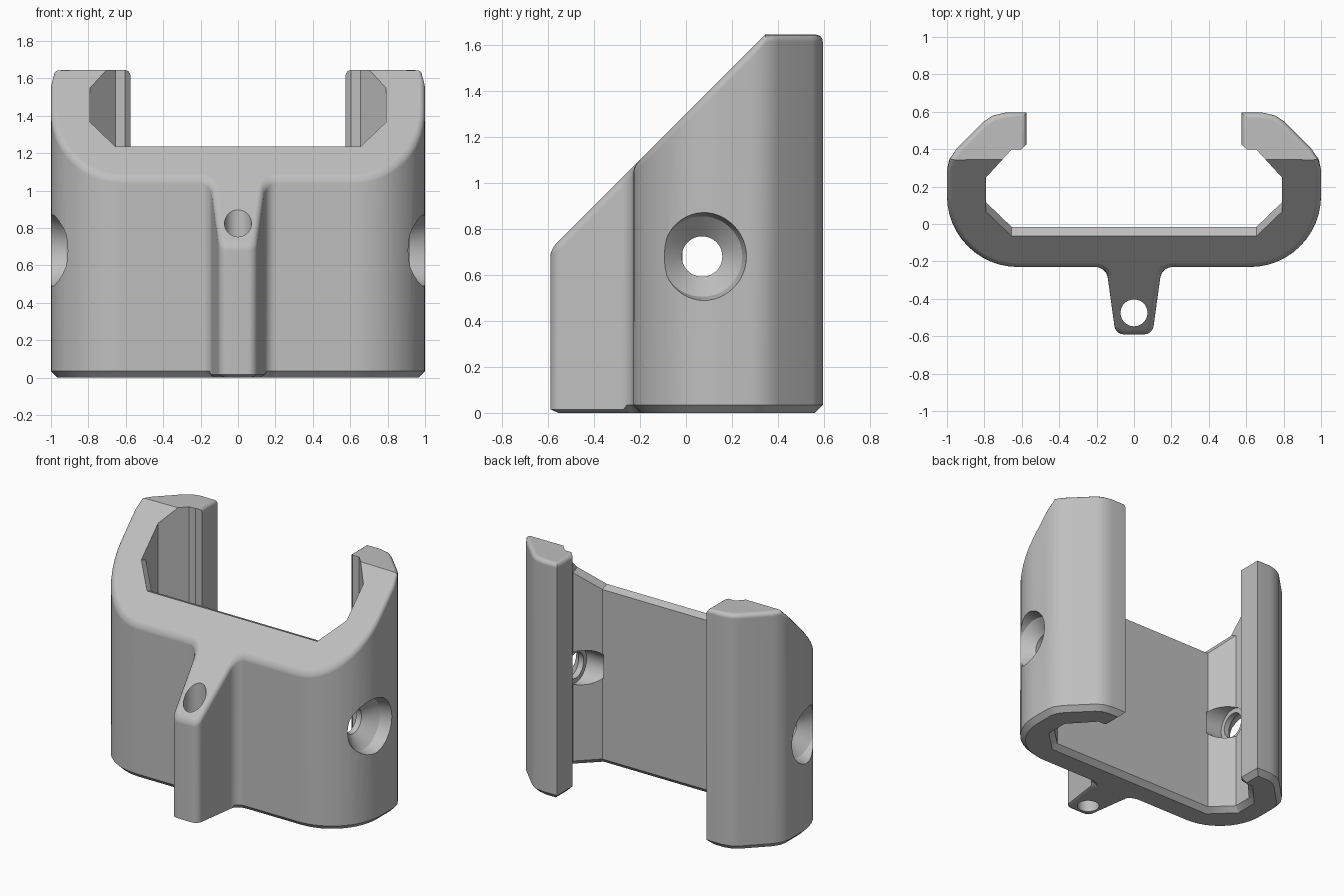
import bpy, bmesh, math
from mathutils import Vector

cube = bpy.data.objects.get("Cube")
if cube:
    bpy.data.objects.remove(cube, do_unlink=True)

TOP, SLANT, SPLIT = 1.645, 1.30, 0.345   # flat top height, slope offset, where slope meets flat


def arc(cx, cy, r, a0, a1, n):
    """Points on an arc, angles in degrees."""
    angles = [math.radians(a0 + (a1 - a0) * k / n) for k in range(n + 1)]
    return [(cx + r * math.cos(a), cy + r * math.sin(a)) for a in angles]


def make_object(name, bm):
    bmesh.ops.recalc_face_normals(bm, faces=bm.faces[:])
    mesh = bpy.data.meshes.new(name)
    bm.to_mesh(mesh)
    bm.free()
    obj = bpy.data.objects.new(name, mesh)
    bpy.context.collection.objects.link(obj)
    return obj


def lathe(name, profile, origin, axis, sides=48):
    """Closed solid turned around an axis from (distance, radius) pairs."""
    bm = bmesh.new()
    rot = Vector((0, 0, 1)).rotation_difference(Vector(axis))
    rings = []
    for d, r in profile:
        ring = []
        for k in range(sides):
            a = math.tau * k / sides
            p = Vector((r * math.cos(a), r * math.sin(a), d))
            ring.append(bm.verts.new(rot @ p + Vector(origin)))
        rings.append(ring)
    for a, b in zip(rings, rings[1:]):
        for k in range(sides):
            m = (k + 1) % sides
            bm.faces.new((a[k], a[m], b[m], b[k]))
    bm.faces.new(rings[0])
    bm.faces.new(rings[-1])
    return make_object(name, bm)


# Outline of the left half: tab, rounded front corner, back hook, inner wall
outer = arc(0.055, -0.54, 0.05, -90, -8, 5)
outer += arc(0.205, -0.295, 0.065, 172, 90, 6)
outer += arc(0.62, 0.15, 0.38, -90, 0, 12)
outer += [(1.0, 0.29), (0.988, SPLIT), (0.95, 0.40), (0.80, 0.55), (0.755, 0.58),
          (0.69, 0.595), (0.575, 0.595), (0.575, 0.425)]
inner = [(0.605, 0.397), (0.655, 0.397), (0.703, SPLIT), (0.79, 0.25), (0.79, 0.115), (0.655, -0.015)]
half = outer + inner
outline = half + [(-x, y) for x, y in reversed(half)]
count = len(outline)
lip = {len(half) - 2, len(half) - 1, len(half), len(half) + 1}


def top_z(y):
    return min(TOP, y + SLANT)


# Columns of vertices; the inner front edge gets an extra softened lip
bm = bmesh.new()
columns = []
for i, (x, y) in enumerate(outline):
    col = [bm.verts.new((x, y, 0))]
    if i in lip:
        col.append(bm.verts.new((x, y, top_z(y) - 0.07)))
        y -= 0.05
    col.append(bm.verts.new((x, y, top_z(y))))
    columns.append(col)

for i in range(count):
    a, b = columns[i], columns[(i + 1) % count]
    if len(a) == len(b):
        for k in range(len(a) - 1):
            bm.faces.new((a[k], b[k], b[k + 1], a[k + 1]))
    else:
        bm.faces.new(a[::-1] + b)
bm.faces.new([c[0] for c in reversed(columns)])

# Sloping top face and the two flat hook tops
eps = 0.001
bm.faces.new([c[-1] for c, p in zip(columns, outline) if p[1] < SPLIT + eps])
for side in (1, -1):
    bm.faces.new([c[-1] for c, p in zip(columns, outline)
                  if p[1] > SPLIT - eps and p[0] * side > 0])
bmesh.ops.recalc_face_normals(bm, faces=bm.faces[:])


def ring_edges(level, indices):
    return [bm.edges.get((columns[i][level], columns[(i + 1) % count][level])) for i in indices]


# Chamfered foot and rounded outer rim
bmesh.ops.bevel(bm, geom=ring_edges(0, range(count)), offset=0.035,
                segments=1, affect='EDGES', clamp_overlap=False)
tip = len(outer) - 1
rim = list(range(tip)) + list(range(count - 1 - tip, count))
bmesh.ops.bevel(bm, geom=ring_edges(-1, rim), offset=0.03, segments=4,
                profile=0.5, affect='EDGES', clamp_overlap=False)
for v in bm.verts:
    if v.co.y < -0.27 and v.co.z < 0.05:
        v.co.z *= 0.45
body = make_object("bracket_body", bm)

# Side screw holes with countersinks, and the vertical tab hole
screw = [(0.645, 0.12), (0.80, 0.12), (0.80, 0.088), (0.84, 0.088),
         (0.92, 0.175), (1.0, 0.193), (1.06, 0.205)]
cutters = [
    lathe("left_screw_cutter", screw, (0, 0.07, 0.68), (1, 0, 0)),
    lathe("right_screw_cutter", screw, (0, 0.07, 0.68), (-1, 0, 0)),
    lathe("tab_hole_cutter", [(-0.1, 0.072), (1.5, 0.072)], (0, -0.475, 0), (0, 0, 1)),
]
bpy.ops.object.select_all(action='DESELECT')
bpy.context.view_layer.objects.active = body
body.select_set(True)
for cutter in cutters:
    cutter.hide_render = True
    mod = body.modifiers.new("hole", 'BOOLEAN')
    mod.operation = 'DIFFERENCE'
    mod.solver = 'EXACT'
    mod.object = cutter
    bpy.ops.object.modifier_apply(modifier=mod.name)
for cutter in cutters:
    bpy.data.objects.remove(cutter, do_unlink=True)

# Shading and the single grey material
bpy.ops.object.shade_smooth_by_angle(angle=math.radians(32))
weighted = body.modifiers.new("even_normals", 'WEIGHTED_NORMAL')
weighted.keep_sharp = True

grey = bpy.data.materials.new("plain_grey")
grey.use_nodes = True
colour = (0.52, 0.52, 0.52, 1)
grey.diffuse_color = colour
for node in grey.node_tree.nodes:
    if node.type == 'BSDF_PRINCIPLED':
        node.inputs["Base Color"].default_value = colour
body.data.materials.clear()
body.data.materials.append(grey)
